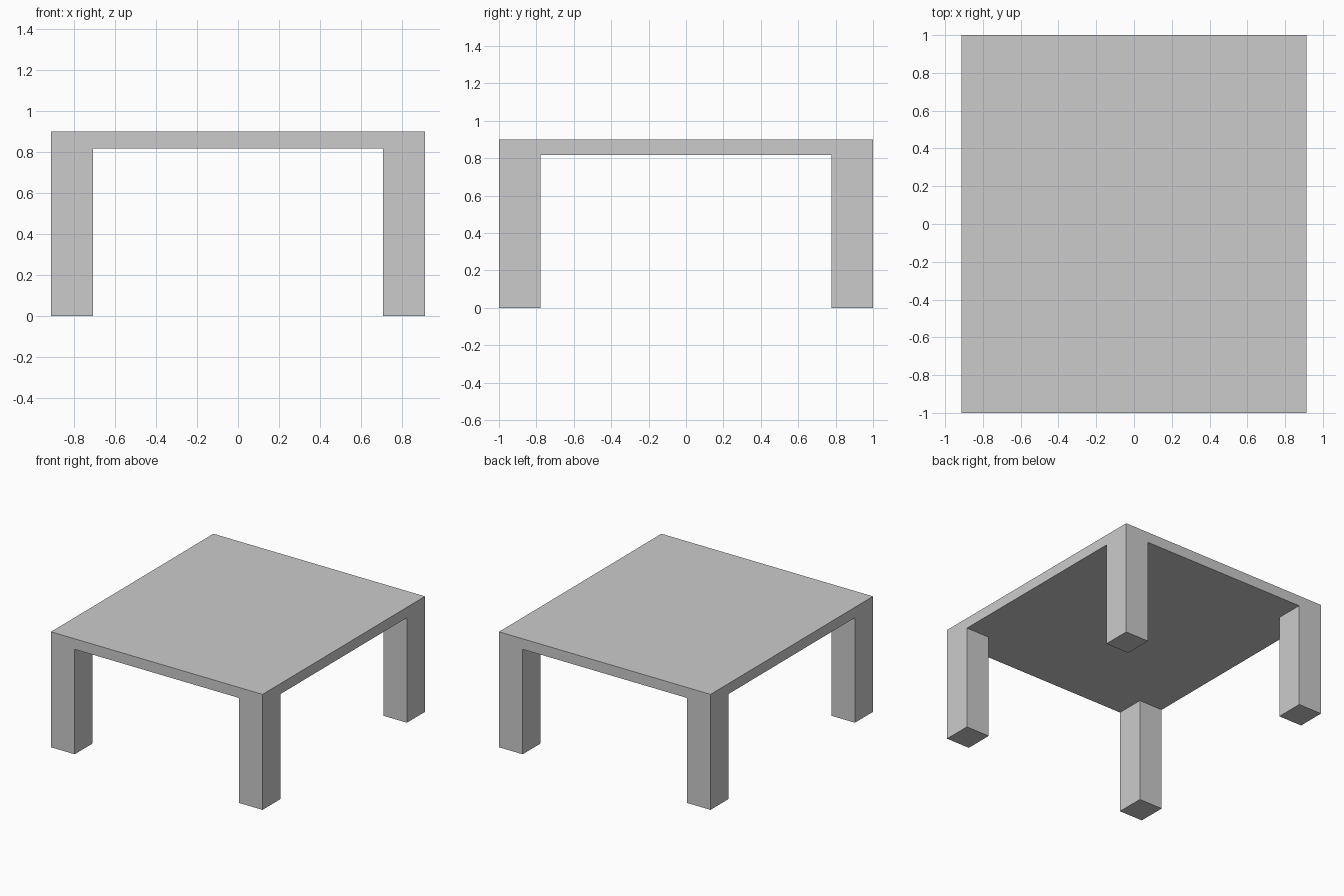
import bpy
import bmesh
from mathutils import Vector

if "Cube" in bpy.data.objects:
    bpy.data.objects.remove(bpy.data.objects["Cube"])

HALF_X, HALF_Y = 0.912, 1.0      # outer half sizes
LEG_X, LEG_Y = 0.708, 0.778      # inner faces of the legs
TOP, UNDER = 0.90, 0.818         # tabletop surface and underside

bm = bmesh.new()


def extrude_to(faces, z):
    """Extrude faces vertically so the new cap sits at height z."""
    geom = bmesh.ops.extrude_face_region(bm, geom=faces)["geom"]
    for v in geom:
        if isinstance(v, bmesh.types.BMVert):
            v.co.z = z


# Tabletop: a 3 x 3 grid whose corner cells match the leg sections
xs = (-HALF_X, -LEG_X, LEG_X, HALF_X)
ys = (-HALF_Y, -LEG_Y, LEG_Y, HALF_Y)
grid = [[bm.verts.new((x, y, UNDER)) for y in ys] for x in xs]
cells = {(i, j): bm.faces.new((grid[i][j], grid[i + 1][j],
                               grid[i + 1][j + 1], grid[i][j + 1]))
         for i in range(3) for j in range(3)}
extrude_to(list(cells.values()), TOP)

# Underside cells: recreate the lower skin if the extrusion removed it
for i in range(3):
    for j in range(3):
        quad = (grid[i][j], grid[i][j + 1], grid[i + 1][j + 1], grid[i + 1][j])
        if all(v.is_valid for v in quad) and not bm.faces.get(quad):
            bm.faces.new(quad)

# Legs: pull the four underside corner cells down to the floor
bm.faces.ensure_lookup_table()
corners = []
for f in bm.faces:
    c = f.calc_center_median()
    if abs(c.z - UNDER) < 1e-4 and abs(c.x) > LEG_X and abs(c.y) > LEG_Y:
        corners.append(f)
for f in corners:
    down = bmesh.ops.extrude_discrete_faces(bm, faces=[f])["faces"][0]
    bmesh.ops.translate(bm, verts=down.verts, vec=Vector((0, 0, -UNDER)))

# Weld the seams and merge flush faces into clean flat panels
bmesh.ops.remove_doubles(bm, verts=bm.verts, dist=1e-4)
bmesh.ops.recalc_face_normals(bm, faces=bm.faces)
bmesh.ops.dissolve_limit(bm, angle_limit=0.01, verts=bm.verts, edges=bm.edges)

mesh = bpy.data.meshes.new("table")
bm.to_mesh(mesh)
bm.free()
table = bpy.data.objects.new("table", mesh)
bpy.context.collection.objects.link(table)
